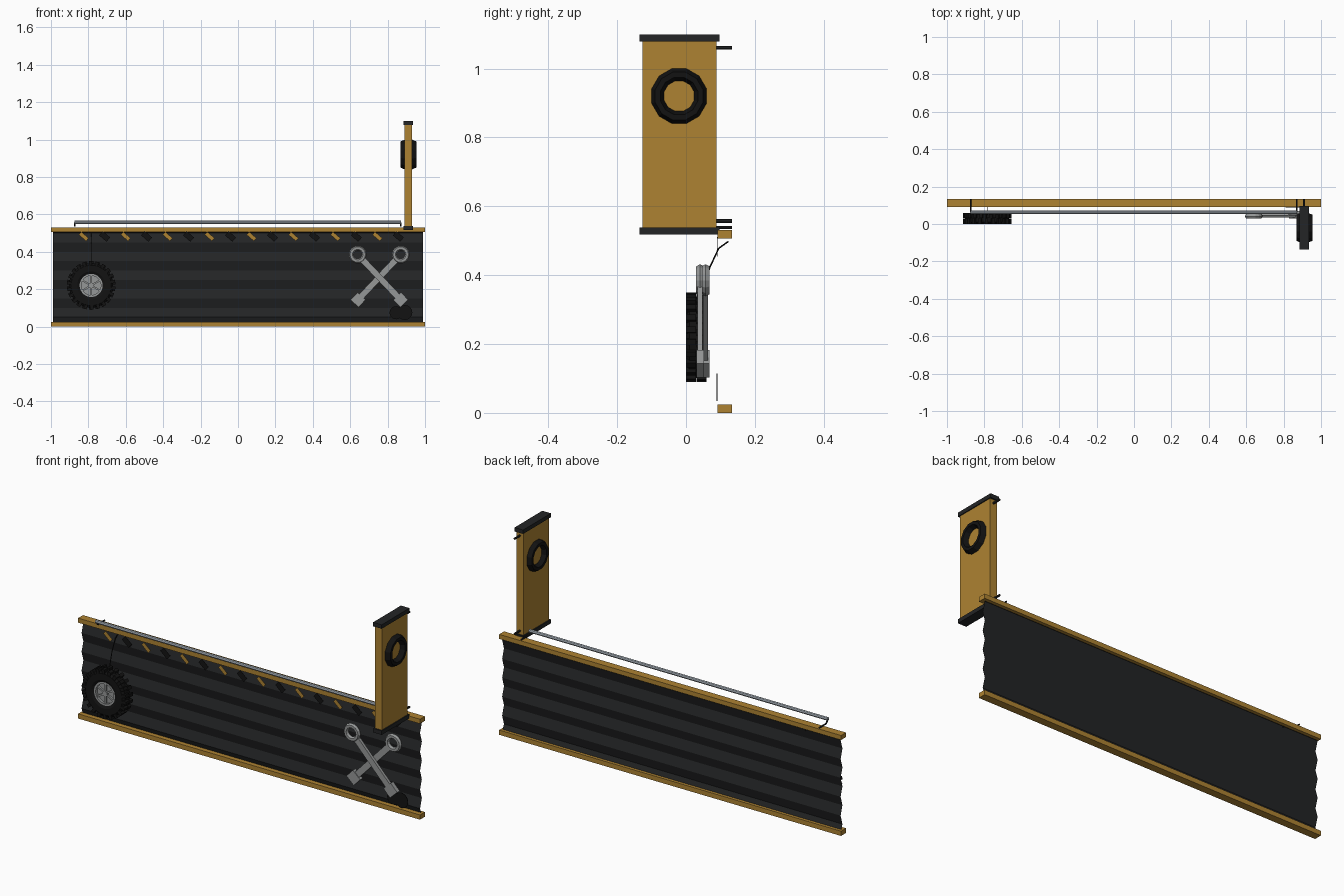
import bpy, bmesh, math
from mathutils import Vector, Matrix

if "Cube" in bpy.data.objects:
    bpy.data.objects.remove(bpy.data.objects["Cube"])


def material(name, rgb):
    m = bpy.data.materials.new(name)
    m.diffuse_color = (*rgb, 1)
    m.use_nodes = True
    m.node_tree.nodes["Principled BSDF"].inputs["Base Color"].default_value = m.diffuse_color
    return m


WOOD = material("ochre", (0.42, 0.225, 0.032))
DARK = material("charcoal", (0.017, 0.018, 0.019))
BLACK = material("black", (0.006, 0.006, 0.006))
STEEL = material("steel", (0.30, 0.31, 0.31))
GLASS = material("pale_tube", (0.42, 0.47, 0.52))


def finish(name, bm, mat):
    me = bpy.data.meshes.new(name)
    bm.to_mesh(me)
    bm.free()
    ob = bpy.data.objects.new(name, me)
    bpy.context.collection.objects.link(ob)
    if mat:
        me.materials.append(mat)
    return ob


def add_box(bm, c, s, rot=0.0):
    """Box of size s, rotated about y, centred on c."""
    m = Matrix.Translation(c) @ Matrix.Rotation(rot, 4, 'Y') @ Matrix.Diagonal((*s, 1))
    bmesh.ops.create_cube(bm, size=1, matrix=m)


def box(name, c, s, mat):
    bm = bmesh.new()
    add_box(bm, c, s)
    return finish(name, bm, mat)


def add_rod(bm, p, q, r, n=8):
    p, q = Vector(p), Vector(q)
    d = q - p
    m = Matrix.Translation((p + q) / 2) @ d.to_track_quat('Z', 'Y').to_matrix().to_4x4()
    bmesh.ops.create_cone(bm, cap_ends=True, segments=n, radius1=r, radius2=r,
                          depth=d.length, matrix=m)


def rods(name, pairs, r, mat):
    bm = bmesh.new()
    for p, q in pairs:
        add_rod(bm, p, q, r)
    return finish(name, bm, mat)


def add_lathe(bm, profile, n, c, axis='Y'):
    """Closed (radius, offset) profile swept round the y or x axis at c."""
    rings = []
    for i in range(n):
        a = math.tau * (i + 0.5) / n
        ring = []
        for r, o in profile:
            u, w = r * math.sin(a), r * math.cos(a)
            v = Vector((u, o, w)) if axis == 'Y' else Vector((o, u, w))
            ring.append(bm.verts.new(v + Vector(c)))
        rings.append(ring)
    k = len(profile)
    faces = []
    for i in range(n):
        a, b = rings[i], rings[(i + 1) % n]
        for j in range(k):
            faces.append(bm.faces.new((a[j], a[(j + 1) % k], b[(j + 1) % k], b[j])))
    bmesh.ops.recalc_face_normals(bm, faces=faces)


# Wooden rails
box("bottom_rail", (0, 0.1125, 0.0125), (2, 0.041, 0.025), WOOD)
box("top_rail", (0, 0.1125, 0.519), (2, 0.041, 0.024), WOOD)

# Corrugated sheet
bm = bmesh.new()
prev = None
zs = [0.012] + [0.05 * i for i in range(1, 11)] + [0.515]
for i, z in enumerate(zs):
    y = 0.122 if i % 2 == 0 else 0.107
    cur = [bm.verts.new((x, y, z)) for x in (-0.99, 0.99)]
    if prev:
        bm.faces.new((prev[0], prev[1], cur[1], cur[0]))
    prev = cur
finish("corrugated_sheet", bm, DARK)

# Hazard stripes below the top rail
for name, x0, count, mat, w in (("yellow_stripes", -0.825, 8, WOOD, 0.021),
                                ("black_stripes", -0.713, 8, BLACK, 0.03)):
    bm = bmesh.new()
    for i in range(count):
        add_box(bm, (x0 + i * 0.2243, 0.0905, 0.482), (0.052, 0.001, w), math.radians(41))
    finish(name, bm, mat)

# Oil stain
bm = bmesh.new()
for x, z, r in ((0.845, 0.074, 0.035), (0.892, 0.075, 0.04)):
    add_rod(bm, (x, 0.089, z), (x, 0.091, z), r, 16)
finish("oil_stain", bm, BLACK)

# Strip light and its brackets
rods("light_tube", [((-0.875, 0.063, 0.558), (0.872, 0.063, 0.558))], 0.009, GLASS)
pairs = []
for x in (-0.873, 0.87):
    pairs += [((x, 0.063, 0.555), (x, 0.075, 0.538)), ((x, 0.075, 0.538), (x, 0.133, 0.538))]
rods("light_brackets", pairs, 0.004, DARK)

# Wall tyre with tread blocks
T = Vector((-0.785, 0.03, 0.22))
bm = bmesh.new()
add_lathe(bm, [(0.06, -0.022), (0.075, -0.03), (0.108, -0.03), (0.119, -0.02),
               (0.119, 0.02), (0.108, 0.03), (0.075, 0.03), (0.06, 0.022)], 24, T)
for i in range(22):
    a = math.tau * i / 22
    for side in (-1, 1):
        b = a + side * 0.03
        add_box(bm, T + Vector((math.sin(b) * 0.119, side * 0.0155, math.cos(b) * 0.119)),
                (0.017, 0.029, 0.022), b)
finish("tyre", bm, BLACK)

# Wheel hub with spokes
bm = bmesh.new()
add_rod(bm, T + Vector((0, -0.010, 0)), T + Vector((0, 0.02, 0)), 0.06, 24)
add_rod(bm, T + Vector((0, -0.022, 0)), T, 0.014, 12)
add_lathe(bm, [(0.052, -0.024), (0.062, -0.024), (0.062, 0.022), (0.052, 0.022)], 24, T)
for i in range(6):
    a = math.tau * i / 6
    add_box(bm, T + Vector((math.sin(a) * 0.033, -0.013, math.cos(a) * 0.033)),
            (0.009, 0.014, 0.046), a)
finish("wheel_hub", bm, STEEL)

# Wire holding the tyre
path = [(-0.785, 0.045, 0.335), (-0.785, 0.068, 0.42), (-0.785, 0.095, 0.478), (-0.785, 0.123, 0.498)]
rods("tyre_wire", list(zip(path, path[1:])), 0.0022, BLACK)

# Crossed wrenches: ring, handle and jaw
for name, xr, xj, y in (("front_wrench", 0.64, 0.87, 0.041), ("rear_wrench", 0.87, 0.642, 0.057)):
    ring, jaw = Vector((xr, y, 0.385)), Vector((xj, y, 0.143))
    d = (jaw - ring).normalized()
    ang = math.atan2(d.x, d.z)
    bm = bmesh.new()
    prof = [(0.035 + 0.013 * math.cos(math.tau * k / 6), 0.013 * math.sin(math.tau * k / 6))
            for k in range(6)]
    add_lathe(bm, prof, 14, ring)
    a, b = ring + d * 0.04, jaw - d * 0.02
    add_box(bm, (a + b) / 2, (0.033, 0.015, (b - a).length), ang)
    add_box(bm, jaw, (0.058, 0.022, 0.055), ang)
    finish(name, bm, STEEL)

# Hanging sign board, caps and pegs
box("sign_board", (0.91, -0.0195, 0.808), (0.04, 0.215, 0.55), WOOD)
for name, z in (("sign_top_cap", 1.089), ("sign_bottom_cap", 0.528)):
    box(name, (0.91, -0.019, z), (0.05, 0.232, 0.021), DARK)
rods("sign_pegs", [((0.91, 0.08, z), (0.91, 0.133, z)) for z in (0.557, 1.06)], 0.0055, DARK)

# Tyre emblem through the sign
bm = bmesh.new()
prof = [(0.064 + 0.0205 * math.cos(math.tau * (k + 0.5) / 8), 0.047 * math.sin(math.tau * (k + 0.5) / 8))
        for k in range(8)]
add_lathe(bm, prof, 12, (0.911, -0.02, 0.92), 'X')
finish("sign_tyre", bm, BLACK)
